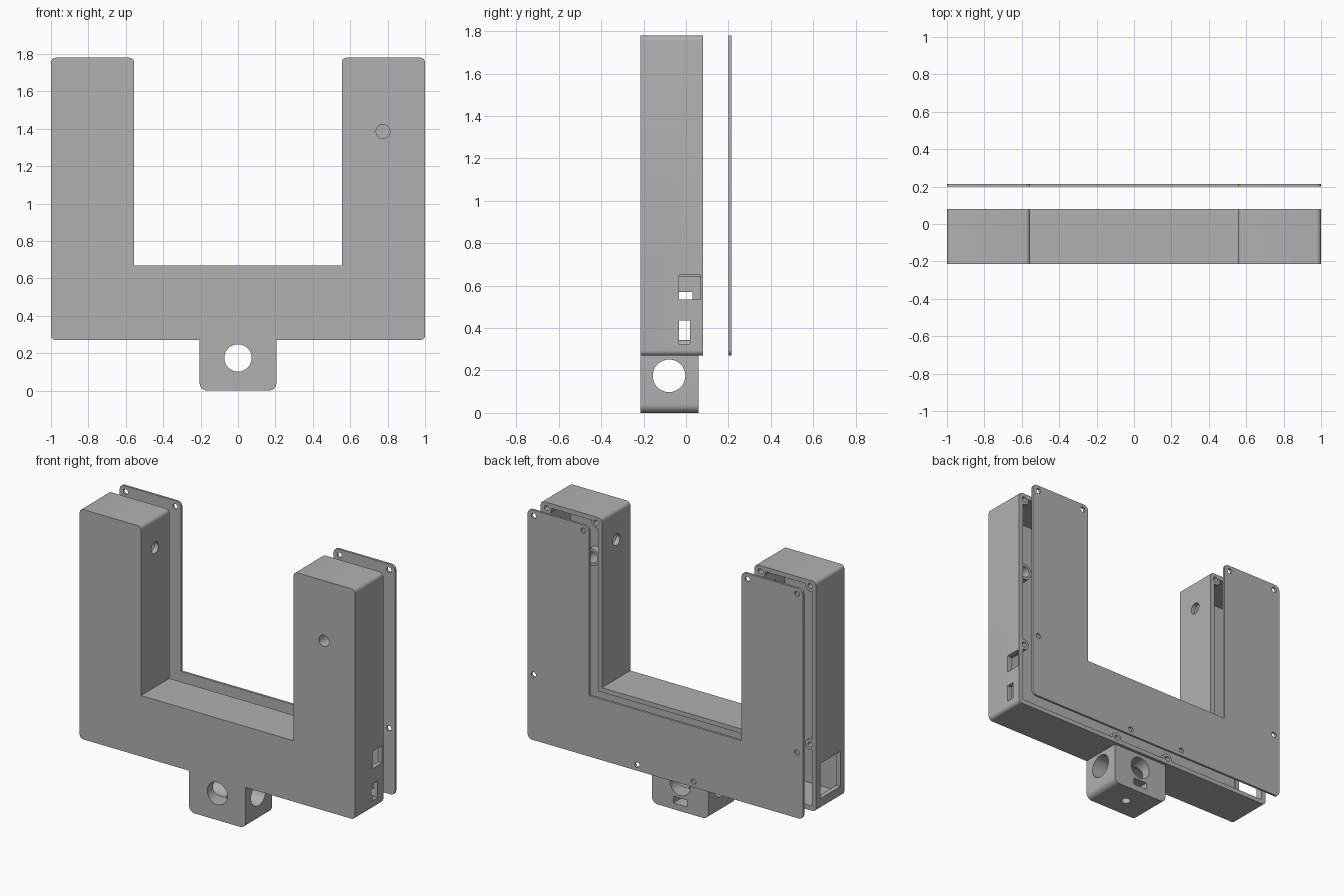
import bpy, bmesh
from math import radians
from mathutils import Matrix, Vector

if "Cube" in bpy.data.objects:
    bpy.data.objects.remove(bpy.data.objects["Cube"])

GREY = (0.44, 0.44, 0.44, 1)
mat = bpy.data.materials.new("plain grey plastic")
mat.use_nodes = True
mat.diffuse_color = GREY
mat.node_tree.nodes["Principled BSDF"].inputs["Base Color"].default_value = GREY


def make_object(name, bm):
    bmesh.ops.recalc_face_normals(bm, faces=bm.faces)
    mesh = bpy.data.meshes.new(name)
    bm.to_mesh(mesh)
    bm.free()
    mesh.materials.append(mat)
    obj = bpy.data.objects.new(name, mesh)
    bpy.context.collection.objects.link(obj)
    return obj


def extrude_xz(name, outline, y0, y1, radius=0, rounded=()):
    """Extrude an x-z outline along y, rounding the chosen corners."""
    bm = bmesh.new()
    verts = [bm.verts.new((x, y0, z)) for x, z in outline]
    face = bm.faces.new(verts)
    if radius:
        bmesh.ops.bevel(bm, geom=[verts[i] for i in rounded], offset=radius,
                        segments=6, profile=0.5, affect='VERTICES')
    geom = bmesh.ops.extrude_face_region(bm, geom=bm.faces[:])["geom"]
    moved = [v for v in geom if isinstance(v, bmesh.types.BMVert)]
    bmesh.ops.translate(bm, verts=moved, vec=(0, y1 - y0, 0))
    return make_object(name, bm)


def box(name, low, high):
    (x0, y0, z0), (x1, y1, z1) = low, high
    return extrude_xz(name, [(x0, z0), (x1, z0), (x1, z1), (x0, z1)], y0, y1)


def rod(name, centre, radius, length, axis):
    bm = bmesh.new()
    bmesh.ops.create_cone(bm, cap_ends=True, segments=32, radius1=radius,
                          radius2=radius, depth=length)
    turn = Vector((0, 0, 1)).rotation_difference(Vector(axis)).to_matrix().to_4x4()
    bmesh.ops.transform(bm, matrix=Matrix.Translation(centre) @ turn, verts=bm.verts)
    return make_object(name, bm)


def combine(obj, tools, operation):
    """Apply booleans one by one and discard the tool objects."""
    for tool in tools:
        mod = obj.modifiers.new("bool", 'BOOLEAN')
        mod.operation, mod.solver, mod.object = operation, 'EXACT', tool
        graph = bpy.context.evaluated_depsgraph_get()
        mesh = bpy.data.meshes.new_from_object(obj.evaluated_get(graph))
        obj.modifiers.clear()
        obj.data = mesh
        bpy.data.objects.remove(tool)


def u_outline(inset=0):
    outer, inner = 1 - inset, 0.555 + inset
    bottom, inside, top = 0.27 + inset, 0.67 - inset, 1.78 - inset
    return [(-outer, bottom), (outer, bottom), (outer, top), (inner, top),
            (inner, inside), (-inner, inside), (-inner, top), (-outer, top)]


FRONT, BACK, WALL = -0.215, 0.08, 0.03
CORNERS = (0, 1, 2, 3, 6, 7)
X, Y, Z = (1, 0, 0), (0, 1, 0), (0, 0, 1)
SCREWS = [(s * x, z) for s in (-1, 1)
          for x, z in ((0.957, 1.742), (0.597, 1.742), (0.957, 0.7), (0.205, 0.308))]

# U-shaped housing, open at the back
housing = extrude_xz("housing", u_outline(), FRONT, BACK, 0.025, CORNERS)
combine(housing, [extrude_xz("cavity", u_outline(WALL), FRONT + WALL, BACK + 0.1)],
        'DIFFERENCE')

# Screw bosses and the collar around the front hole
depth = BACK - FRONT - 0.02
bosses = [rod("boss", (x, BACK - 0.002 - depth / 2, z), 0.036, depth, Y) for x, z in SCREWS]
bosses.append(rod("collar", (0.775, FRONT + 0.05, 1.385), 0.055, 0.06, Y))
combine(housing, bosses, 'UNION')

# Screw holes, front hole, inner arm holes and side openings
cuts = [rod("cut", (x, BACK, z), 0.017, 0.3, Y) for x, z in SCREWS]
cuts.append(rod("cut", (0.775, FRONT, 1.385), 0.037, 0.3, Y))
cuts += [rod("cut", (s * 0.57, -0.07, 1.585), 0.037, 0.1, X) for s in (-1, 1)]
cuts += [box("cut", (0.93, -0.032, 0.535), (1.1, 0.068, 0.65)),
         box("cut", (0.93, -0.032, 0.325), (1.1, 0.02, 0.435)),
         box("cut", (-1.1, -0.175, 0.34), (-0.93, 0.03, 0.57))]
combine(housing, cuts, 'DIFFERENCE')

# Mounting block with crossing holes and a nut slot
block = extrude_xz("mounting_block",
                   [(-0.205, 0), (0.205, 0), (0.205, 0.27), (-0.205, 0.27)],
                   FRONT, 0.06, 0.04, (0, 1))
combine(block, [rod("cut", (0, 0, 0.175), 0.073, 1, Y),
                rod("cut", (0, -0.08, 0.175), 0.077, 1, X),
                rod("cut", (0, -0.08, 0.05), 0.03, 0.2, Z),
                box("cut", (-0.05, -0.13, 0.04), (0.05, 0.1, 0.085))], 'DIFFERENCE')

# Detached back cover
cover = extrude_xz("back_cover", u_outline(), 0.2, 0.215, 0.03, CORNERS)
combine(cover, [rod("cut", (x, 0.2, z), 0.017, 0.2, Y) for x, z in SCREWS], 'DIFFERENCE')

# Smooth the round walls, keep hard edges sharp
bpy.ops.object.select_all(action='DESELECT')
for obj in (housing, block, cover):
    obj.select_set(True)
bpy.context.view_layer.objects.active = housing
bpy.ops.object.shade_smooth_by_angle(angle=radians(30))
